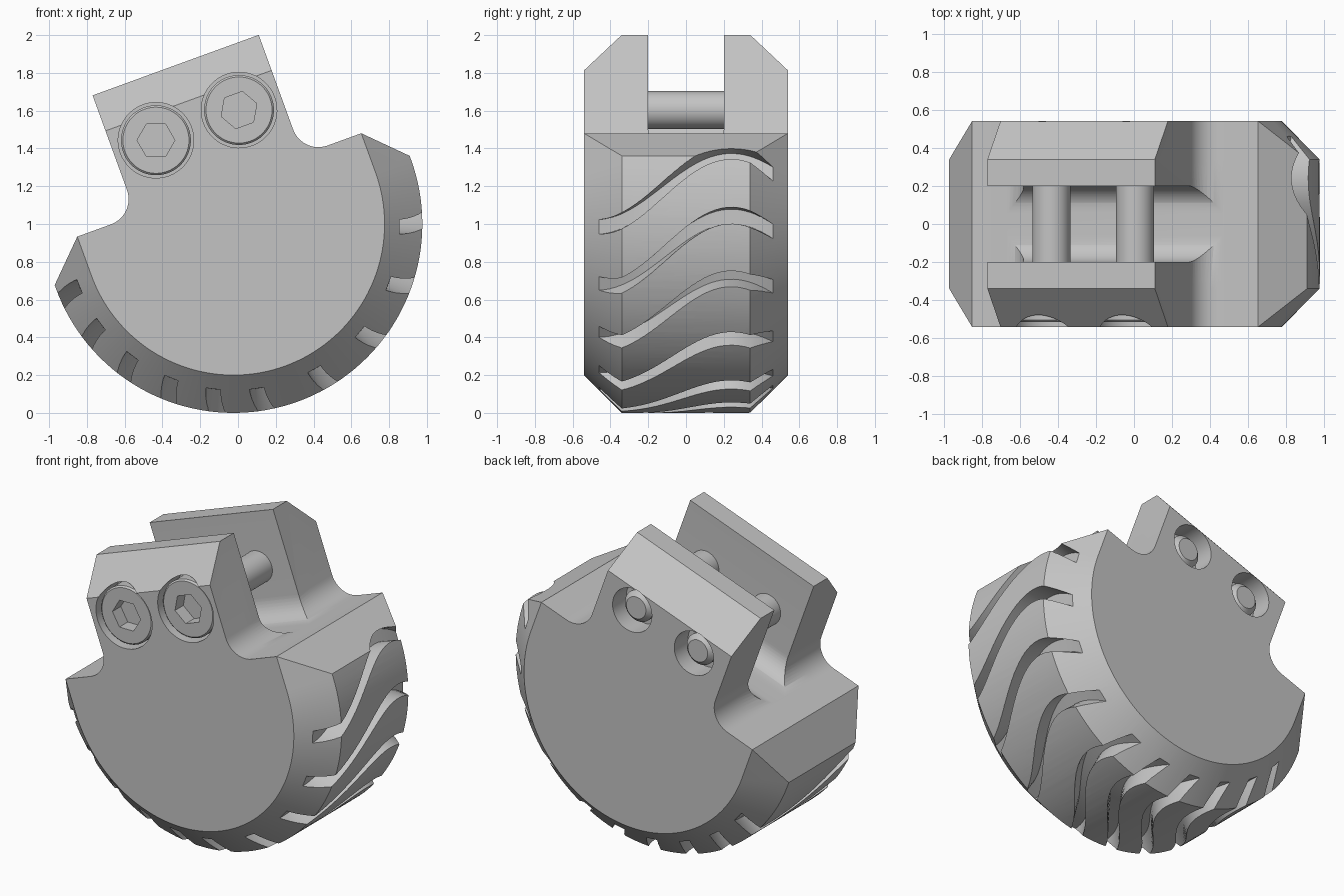
import bpy, bmesh, math
from mathutils import Matrix

cube = bpy.data.objects.get("Cube")
if cube:
    bpy.data.objects.remove(cube, do_unlink=True)

TILT = math.radians(20)
PLACE = Matrix.Translation((-0.024, 0, 1)) @ Matrix.Rotation(-TILT, 4, 'Y')
HALF, FLAT = 0.54, 0.34          # half depth, half depth inside the bevels
SHOULDER, NECK, TOP = 0.22, 0.468, 0.895
FILLET, BOLT_X, BOLT_Z = 0.142, 0.234, 0.557

steel = bpy.data.materials.new("grey_metal")
steel.use_nodes = True
steel.diffuse_color = (0.55, 0.55, 0.55, 1)
steel.node_tree.nodes["Principled BSDF"].inputs["Base Color"].default_value = (0.55, 0.55, 0.55, 1)


def loft(bm, rings):
    """Closed skin through rings of equal point count, with end caps."""
    loops = [[bm.verts.new(p) for p in ring] for ring in rings]
    for a, b in zip(loops, loops[1:]):
        for i in range(len(a)):
            j = (i + 1) % len(a)
            bm.faces.new((a[i], a[j], b[j], b[i]))
    bm.faces.new(loops[0])
    bm.faces.new(loops[-1])


def ring(r, y, cx=0, cz=0, n=64, phase=0):
    angles = [phase + math.tau * i / n for i in range(n)]
    return [(cx + r * math.cos(a), y, cz + r * math.sin(a)) for a in angles]


def finish(bm, name):
    bmesh.ops.recalc_face_normals(bm, faces=bm.faces)
    mesh = bpy.data.meshes.new(name)
    bm.to_mesh(mesh)
    bm.free()
    mesh.materials.append(steel)
    obj = bpy.data.objects.new(name, mesh)
    bpy.context.collection.objects.link(obj)
    obj.matrix_world = PLACE
    return obj


def activate(obj):
    bpy.ops.object.select_all(action='DESELECT')
    obj.select_set(True)
    bpy.context.view_layer.objects.active = obj


def boolean(target, tool, operation):
    tool.hide_render = True
    mod = target.modifiers.new("cut", 'BOOLEAN')
    mod.operation, mod.solver, mod.object = operation, 'EXACT', tool
    activate(target)
    bpy.ops.object.modifier_apply(modifier=mod.name)
    bpy.data.objects.remove(tool, do_unlink=True)


def smooth(obj):
    activate(obj)
    bpy.ops.object.shade_smooth_by_angle(angle=math.radians(30))


# Bevelled half drum: hull of the two face outlines and two rim outlines
bm = bmesh.new()
STEPS = 72
for side in (-1, 1):
    for i in range(STEPS + 1):
        a = math.pi * (1 + i / STEPS)
        for r, y in ((0.8, HALF), (1.0, FLAT)):
            bm.verts.new((r * math.cos(a), side * y, r * math.sin(a)))
    for x in (-1, 1):
        bm.verts.new((x, side * FLAT, SHOULDER - 0.2))
        bm.verts.new((x * 0.8, side * HALF, SHOULDER))
bmesh.ops.convex_hull(bm, input=bm.verts)
bmesh.ops.dissolve_limit(bm, angle_limit=math.radians(0.5), verts=bm.verts, edges=bm.edges)
body = finish(bm, "drum_body")


# Neck with filleted foot and bevelled top
def neck_ring(y, top):
    half = []
    for i in range(13):
        a = math.pi * (1.5 - 0.5 * i / 12)
        half.append((NECK + FILLET * (1 + math.cos(a)), SHOULDER + FILLET * (1 + math.sin(a))))
    half = [(NECK + FILLET, 0.1)] + half + [(NECK, top)]
    outline = half + [(-x, z) for x, z in reversed(half)]
    return [(x, y, z) for x, z in outline]


bm = bmesh.new()
loft(bm, [neck_ring(-HALF, TOP - 0.2), neck_ring(-FLAT, TOP),
          neck_ring(FLAT, TOP), neck_ring(HALF, TOP - 0.2)])
boolean(body, finish(bm, "neck"), 'UNION')

# Slot with rounded floor corners between the two cheeks
bm = bmesh.new()
half = [(0.2, 1.1)]
for i in range(13):
    a = -math.pi / 2 * i / 12
    half.append((0.2 - FILLET * (1 - math.cos(a)), SHOULDER + 0.0005 + FILLET * (1 + math.sin(a))))
outline = half + [(-y, z) for y, z in reversed(half)]
loft(bm, [[(x, y, z) for y, z in outline] for x in (-0.63, 0.63)])

# Bolt recesses on both faces
for x in (-BOLT_X, BOLT_X):
    for r, y0, y1 in ((0.2, -0.7, -0.36), (0.14, 0.4, 0.7)):
        loft(bm, [ring(r, y0, x, BOLT_Z), ring(r, y1, x, BOLT_Z)])

# Wavy tread grooves around the rim
for start in (-1, -21, -40.5, -61, -82, -97, -112, -127.5, -143, -158):
    sections = []
    for i in range(33):
        y = -0.5 + i / 32
        mid = math.radians(start + 11.8 * (1 + math.cos(4.4 * (y - 0.24)))) - TILT
        w = math.radians(2.5)
        sections.append([(r * math.cos(a), y, r * math.sin(a)) for r, a in
                         ((0.88, mid - w), (1.1, mid - w), (1.1, mid + w), (0.88, mid + w))])
    loft(bm, sections)
boolean(body, finish(bm, "cutters"), 'DIFFERENCE')
smooth(body)

# Socket-head bolts through both cheeks
PROFILE = ((0.175, -0.515), (0.185, -0.505), (0.185, -0.35), (0.1, -0.35), (0.1, 0.47), (0.07, 0.5))
for name, x, turn in (("right_bolt", -BOLT_X, -TILT), ("left_bolt", BOLT_X, 0)):
    bm = bmesh.new()
    loft(bm, [ring(r, y, x, BOLT_Z) for r, y in PROFILE])
    bolt = finish(bm, name)
    bm = bmesh.new()
    loft(bm, [ring(0.1, y, x, BOLT_Z, 6, turn) for y in (-0.6, -0.43)])
    boolean(bolt, finish(bm, "hex_socket"), 'DIFFERENCE')
    smooth(bolt)
